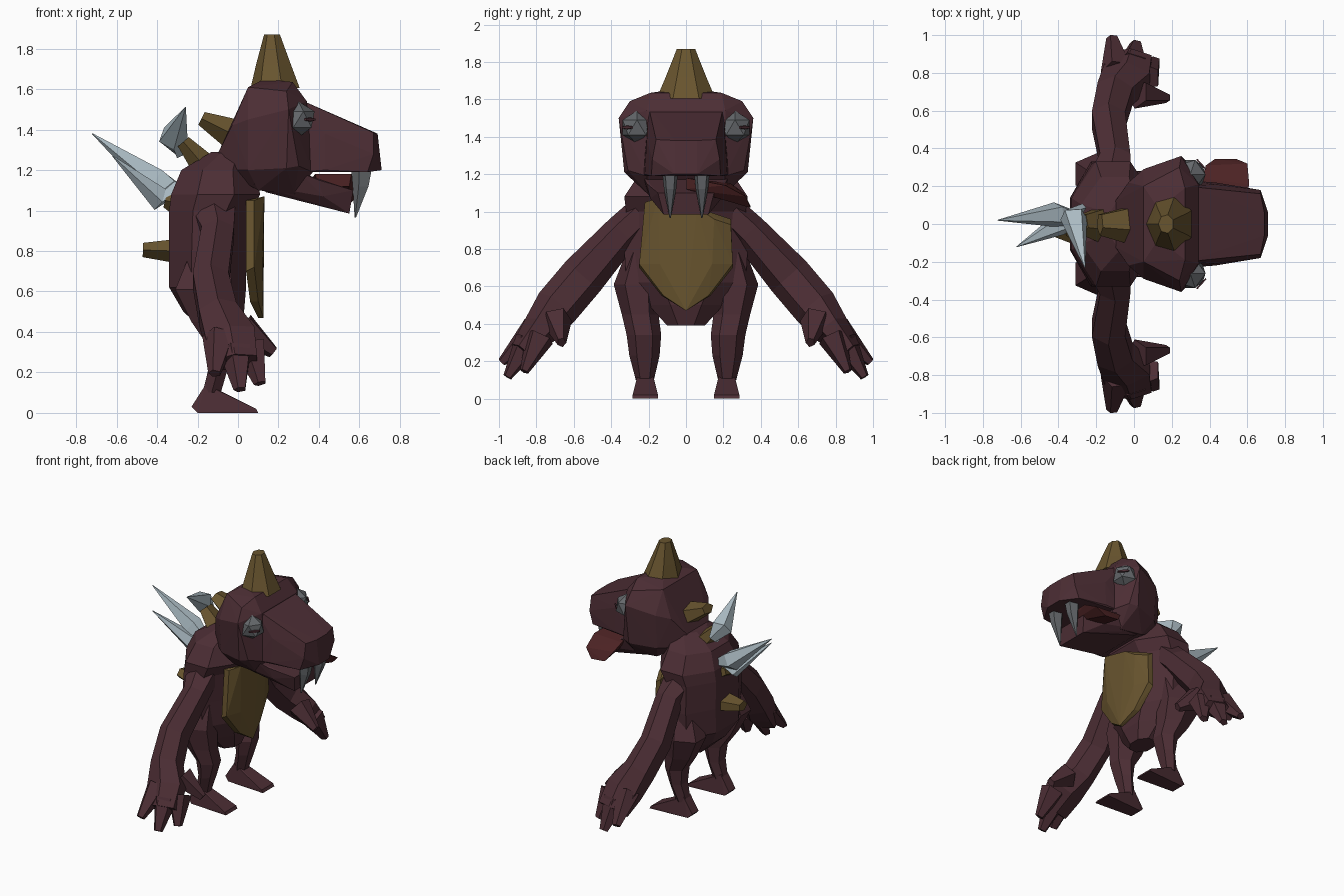
import bpy, bmesh, math
from mathutils import Vector


def material(name, rgb):
    m = bpy.data.materials.new(name)
    m.diffuse_color = (*rgb, 1)
    return m


HIDE = material("maroon hide", (0.073, 0.027, 0.035))
OCHRE = material("ochre horn", (0.14, 0.09, 0.028))
CRYSTAL = material("pale crystal", (0.42, 0.51, 0.56))
GREY = material("grey eye and tooth", (0.13, 0.14, 0.15))
RED = material("dark red tongue", (0.075, 0.017, 0.018))


def finish(name, bm, mat):
    bmesh.ops.recalc_face_normals(bm, faces=bm.faces)
    me = bpy.data.meshes.new(name)
    bm.to_mesh(me)
    bm.free()
    me.materials.append(mat)
    ob = bpy.data.objects.new(name, me)
    bpy.context.collection.objects.link(ob)
    return ob


def hull(name, pts, mat, mirror=False):
    """Faceted solid wrapped around a few corner points."""
    bm = bmesh.new()
    for x, y, z in pts:
        bm.verts.new((x, y, z))
        if mirror and y:
            bm.verts.new((x, -y, z))
    bmesh.ops.convex_hull(bm, input=bm.verts)
    bmesh.ops.delete(bm, geom=[v for v in bm.verts if not v.link_faces], context='VERTS')
    return finish(name, bm, mat)


def tube(name, rings, mat, n=6, ref=(1, 0, 0), side=1, level=False):
    """Rings (x, y, z, r1, r2) skinned along a path; level keeps them horizontal."""
    bm = bmesh.new()
    pos = [Vector(r[:3]) for r in rings]
    loops = []
    for i, r in enumerate(rings):
        t = (pos[min(i + 1, len(pos) - 1)] - pos[max(i - 1, 0)]).normalized()
        if level:
            t = Vector((0, 0, 1))
        u = Vector(ref)
        u = (u - t * u.dot(t)).normalized()
        v = t.cross(u)
        loop = []
        for k in range(n):
            a = math.tau * (k + 0.5) / n
            p = pos[i] + (u * math.cos(a) * r[3] + v * math.sin(a) * r[4]) / math.cos(math.pi / n)
            loop.append(bm.verts.new((p.x, p.y * side, p.z)))
        loops.append(loop)
    for a, b in zip(loops, loops[1:]):
        for k in range(n):
            j = (k + 1) % n
            bm.faces.new((a[k], a[j], b[j], b[k]))
    bm.faces.new(loops[0])
    bm.faces.new(loops[-1])
    return finish(name, bm, mat)


# Torso: (z, back x, front x, half width)
profile = [(0.39, -0.15, 0.0, 0.10), (0.50, -0.27, 0.03, 0.20), (0.62, -0.34, 0.04, 0.32),
           (0.80, -0.34, 0.04, 0.33), (1.0, -0.34, 0.06, 0.32), (1.08, -0.33, 0.11, 0.33),
           (1.20, -0.28, 0.08, 0.25), (1.29, -0.13, 0.05, 0.14)]
tube("torso", [((b + f) / 2, 0, z, (f - b) / 2, w) for z, b, f, w in profile], HIDE, n=8, level=True)

# Belly shield, its top edge sloping down to one side
rim = [(0.04, 0.25, 0.70), (0.08, 0.25, 0.72), (0.12, 0.14, 0.72), (0.06, 0.13, 0.55), (0.10, 0.12, 0.55)]
hull("belly_plate", rim + [(x, -y, z) for x, y, z in rim] +
     [(0.10, 0, 0.47), (0.125, 0, 0.47), (0.04, -0.22, 1.05), (0.08, -0.22, 1.05), (0.13, -0.15, 1.07),
      (0.13, 0.06, 1.02), (0.12, 0.15, 0.96), (0.04, 0.24, 0.96), (0.08, 0.24, 0.93)], OCHRE)

# Head
hull("skull", [(-0.10, 0.12, 1.28), (-0.03, 0.22, 1.42), (0.05, 0.20, 1.61), (0.13, 0.08, 1.65),
               (0.27, 0.19, 1.635), (0.24, 0.30, 1.59), (0.25, 0.36, 1.50), (0.24, 0.33, 1.21),
               (0.05, 0.29, 1.45), (0.05, 0.27, 1.20), (-0.08, 0.15, 1.20), (0.10, 0.20, 1.10),
               (0.28, 0.19, 1.08), (0.34, 0.21, 1.54), (0.37, 0.21, 1.19), (0.30, 0.31, 1.22)], HIDE, True)
hull("snout", [(0.28, 0.20, 1.56), (0.30, 0.23, 1.19), (0.42, 0.17, 1.49), (0.43, 0.22, 1.20),
               (0.43, 0.21, 1.38), (0.67, 0.16, 1.385), (0.67, 0.18, 1.28), (0.64, 0.185, 1.19),
               (0.71, 0.06, 1.20), (0.69, 0.06, 1.38)], HIDE, True)
hull("lower_jaw", [(0.08, 0.22, 1.13), (0.30, 0.23, 1.19), (0.40, 0.21, 1.15), (0.57, 0.15, 1.10),
                   (0.55, 0.12, 0.985), (0.42, 0.19, 1.07), (0.14, 0.18, 1.09)], HIDE, True)
hull("tongue", [(0.38, 0, 1.18), (0.56, 0, 1.18), (0.40, 0, 1.12), (0.55, 0, 1.12),
                (0.36, 0.24, 1.15), (0.61, 0.21, 1.14), (0.38, 0.31, 1.10), (0.60, 0.32, 1.08),
                (0.43, 0.345, 1.03), (0.54, 0.345, 1.02), (0.45, 0.22, 1.08), (0.55, 0.22, 1.08)], RED)
tube("head_horn", [(0.19, 0, 1.605, 0.115, 0.145), (0.18, 0, 1.72, 0.082, 0.10),
                   (0.17, 0, 1.87, 0.037, 0.045)], OCHRE, n=7, level=True)

# Back spikes: base and tip rings
spikes = [[(-0.01, 0, 1.37, 0.09, 0.07), (-0.18, 0, 1.455, 0.05, 0.03)],
          [(-0.15, 0, 1.20, 0.09, 0.06), (-0.27, 0, 1.34, 0.05, 0.03)],
          [(-0.28, 0, 1.03, 0.09, 0.06), (-0.36, 0, 1.05, 0.05, 0.03)],
          [(-0.31, 0, 0.80, 0.09, 0.05), (-0.47, 0, 0.805, 0.04, 0.03)]]
for i, s in enumerate(spikes):
    tube(f"back_spike_{i + 1}", s, OCHRE, n=5, ref=(0, 1, 0))

# Crystals growing from the back
crystals = [[(-0.30, 0.03, 1.10, 0.03, 0.03), (-0.41, 0.05, 1.15, 0.06, 0.055), (-0.72, 0.02, 1.38, 0.002, 0.002)],
            [(-0.30, 0.02, 1.12, 0.03, 0.03), (-0.39, 0.0, 1.06, 0.05, 0.05), (-0.62, -0.12, 1.27, 0.002, 0.002)],
            [(-0.28, 0.08, 1.28, 0.03, 0.02), (-0.32, 0.04, 1.36, 0.06, 0.06), (-0.26, -0.23, 1.51, 0.002, 0.002)]]
for i, c in enumerate(crystals):
    tube(f"crystal_{i + 1}", c, CRYSTAL, n=5, ref=(0, 0, 1))

# Hand digits: root and tip
digits = [("finger_1", (-0.09, 0.81, 0.37), (-0.115, 0.985, 0.195)), ("finger_2", (-0.01, 0.84, 0.31), (0.01, 0.955, 0.115)),
          ("finger_3", (0.06, 0.78, 0.33), (0.11, 0.865, 0.145)), ("thumb", (0.02, 0.69, 0.42), (0.175, 0.665, 0.30))]

for s, tag in ((1, "left"), (-1, "right")):
    # Arms and hands
    tube(f"{tag}_arm", [(-0.13, 0.20, 1.02, 0.12, 0.08), (-0.10, 0.34, 0.89, 0.08, 0.085),
                        (-0.135, 0.55, 0.655, 0.088, 0.105), (-0.10, 0.69, 0.49, 0.095, 0.105),
                        (-0.04, 0.78, 0.37, 0.125, 0.085), (-0.015, 0.88, 0.25, 0.11, 0.055)], HIDE, side=s)
    for name, a, b in digits:
        tube(f"{tag}_{name}", [(*a, 0.07, 0.065), (*b, 0.026, 0.02)], HIDE, n=5, side=s)
    # Legs and feet
    tube(f"{tag}_leg", [(-0.14, 0.24, 0.78, 0.10, 0.07), (-0.17, 0.265, 0.61, 0.14, 0.105),
                        (-0.13, 0.245, 0.45, 0.10, 0.085), (-0.085, 0.225, 0.34, 0.07, 0.08),
                        (-0.095, 0.222, 0.23, 0.048, 0.07), (-0.13, 0.22, 0.10, 0.045, 0.042)],
         HIDE, side=s, level=True)
    foot = [(-0.23, 0.18, 0.03), (-0.20, 0.17, 0), (-0.16, 0.18, 0.14), (-0.08, 0.18, 0.105),
            (0.10, 0.15, 0), (0.09, 0.15, 0.02)]
    hull(f"{tag}_foot", [(x, s * w, z) for x, y, z in foot for w in (y, 0.435 - y)], HIDE)
    # Eyes with a narrow dark slit
    bm = bmesh.new()
    bmesh.ops.create_icosphere(bm, subdivisions=1, radius=0.09)
    bmesh.ops.translate(bm, verts=bm.verts, vec=(0.298, s * 0.262, 1.45))
    finish(f"{tag}_eye", bm, GREY)
    c, d = Vector((0.298, 0.262, 1.45)), Vector((0.74, 0.67, 0))
    tube(f"{tag}_eye_slit", [(*(c + d * 0.076), 0.04, 0.009), (*(c + d * 0.084), 0.034, 0.007)], HIDE,
         n=6, ref=(-0.67, 0.74, 0), side=s)
    # Fangs
    tube(f"{tag}_fang", [(0.615, s * 0.085, 1.20, 0.045, 0.035), (0.61, s * 0.085, 1.12, 0.035, 0.028),
                         (0.58, s * 0.085, 0.965, 0.003, 0.003)], GREY, n=5, level=True)
